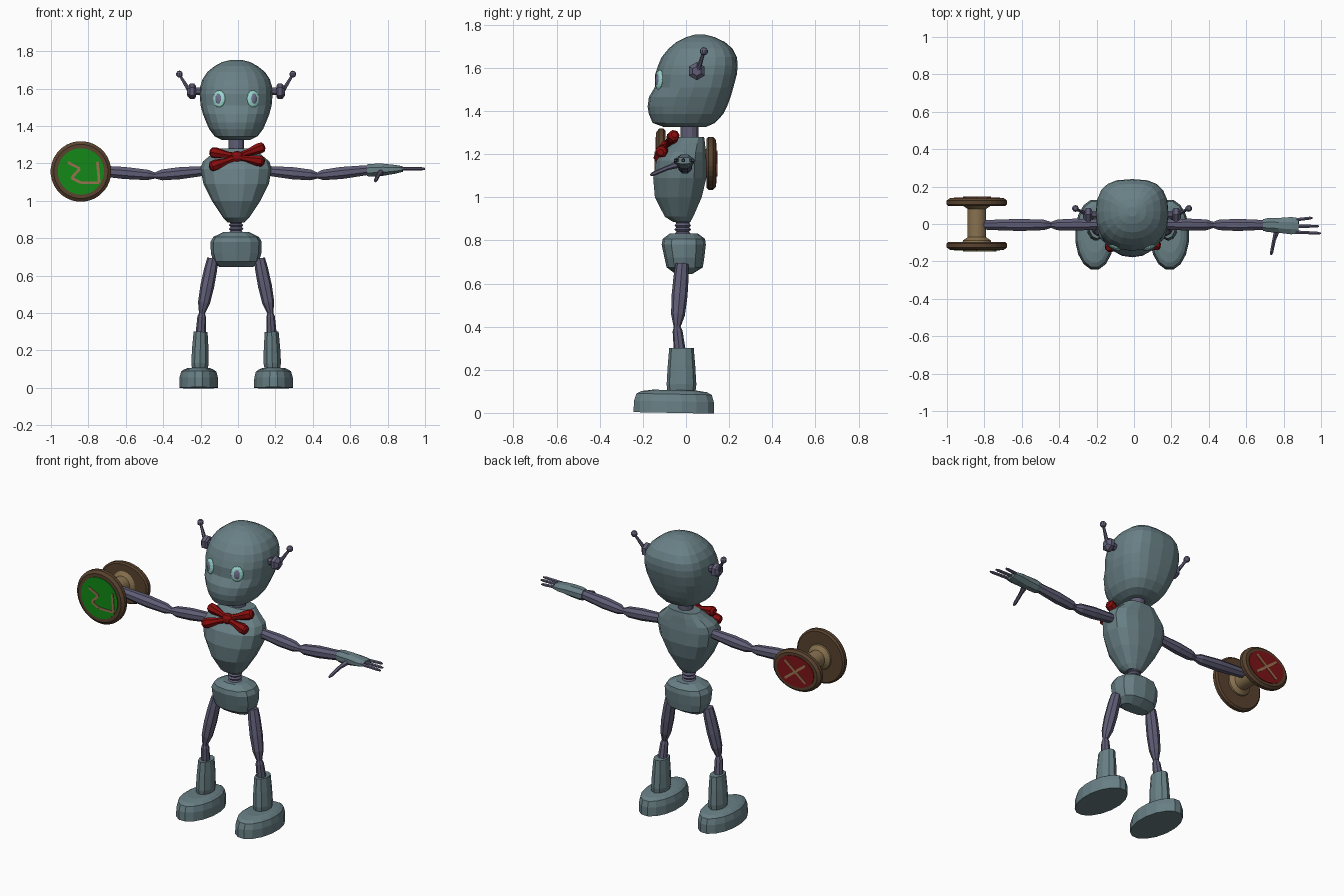
import bpy, bmesh, math
from mathutils import Vector, Matrix
from mathutils.bvhtree import BVHTree

CX = -0.01  # body centre line


def material(name, r, g, b):
    m = bpy.data.materials.new(name)
    m.diffuse_color = (r, g, b, 1)
    return m


BODY = material("grey_teal", 0.14, 0.215, 0.235)
JOINT = material("grey_purple", 0.115, 0.11, 0.18)
BOW = material("bow_red", 0.25, 0.004, 0.004)
GREEN = material("sign_green", 0.006, 0.25, 0.008)
RED = material("sign_red", 0.2, 0.007, 0.009)
BROWN = material("dark_brown", 0.1, 0.055, 0.028)
TAN = material("spool_tan", 0.25, 0.17, 0.08)
MARK = material("mark_tan", 0.32, 0.17, 0.08)
EYE = material("eye_aqua", 0.32, 0.68, 0.62)
IRIS = material("iris_purple", 0.16, 0.16, 0.26)


def finish(name, bm, mat):
    bmesh.ops.recalc_face_normals(bm, faces=bm.faces)
    me = bpy.data.meshes.new(name)
    bm.to_mesh(me)
    bm.free()
    me.materials.append(mat)
    ob = bpy.data.objects.new(name, me)
    bpy.context.collection.objects.link(ob)
    return ob


def loft(name, rings, mat):
    """Skin a stack of equal-length point rings and cap both ends."""
    bm = bmesh.new()
    vs = [[bm.verts.new(p) for p in r] for r in rings]
    n = len(rings[0])
    for a, b in zip(vs, vs[1:]):
        for i in range(n):
            bm.faces.new((a[i], a[(i + 1) % n], b[(i + 1) % n], b[i]))
    bm.faces.new(vs[0])
    bm.faces.new(vs[-1])
    return finish(name, bm, mat)


def tube(name, p0, p1, prof, mat, n=8):
    """Segment from p0 to p1; prof = (t, radius across, radius up)."""
    p0, p1 = Vector(p0), Vector(p1)
    d = (p1 - p0).normalized()
    ref = Vector((0, 1, 0)) if abs(d.z) > 0.999 else Vector((0, 0, 1))
    u = d.cross(ref).normalized()
    v = u.cross(d)
    ang = [2 * math.pi * (i + 0.5) / n for i in range(n)]
    rings = []
    for t, *r in prof:
        ru, rv = r[0], r[-1]
        c = p0.lerp(p1, t)
        rings.append([c + u * ru * math.cos(a) + v * rv * math.sin(a) for a in ang])
    return loft(name, rings, mat)


def stacked(name, rows, mat, n, e_front=2.2, e_back=2.6):
    """Body of horizontal rounded sections: (z, y front, y back, half width)."""
    rings = []
    for z, yf, yb, hw in rows:
        ring = []
        for i in range(n):
            a = 2 * math.pi * i / n
            c, s = math.cos(a), math.sin(a)
            k = 2 / (e_back if s > 0 else e_front)
            ring.append((CX + hw * math.copysign(abs(c) ** k, c),
                         (yf + yb) / 2 + (yb - yf) / 2 * math.copysign(abs(s) ** k, s), z))
        rings.append(ring)
    return loft(name, rings, mat)


def ball(name, loc, scale, mat, rot=None, seg=16):
    bm = bmesh.new()
    bmesh.ops.create_uvsphere(bm, u_segments=seg, v_segments=seg // 2, radius=1)
    m = Matrix.Translation(loc) @ (rot or Matrix()) @ Matrix.Diagonal((*scale, 1))
    bmesh.ops.transform(bm, matrix=m, verts=bm.verts)
    return finish(name, bm, mat)


# Head
head = stacked("head", [
    (1.325, -0.10, 0.09, 0.075), (1.345, -0.155, 0.135, 0.115), (1.385, -0.172, 0.172, 0.145),
    (1.42, -0.178, 0.19, 0.16), (1.465, -0.172, 0.207, 0.178), (1.51, -0.145, 0.22, 0.19),
    (1.57, -0.143, 0.236, 0.195), (1.61, -0.13, 0.24, 0.192), (1.65, -0.113, 0.236, 0.18),
    (1.69, -0.08, 0.215, 0.153), (1.72, -0.045, 0.18, 0.115), (1.742, 0.0, 0.135, 0.075),
    (1.754, 0.04, 0.09, 0.025)], BODY, 20, 2.2, 2.8)
# Neck, torso, waist bellows, pelvis
tube("neck", (CX, 0.017, 1.25), (CX, 0.017, 1.36), [(0, 0.043), (1, 0.043)], JOINT, 12)
stacked("torso", [
    (0.885, -0.06, 0.02, 0.045), (0.91, -0.10, 0.035, 0.07), (1.0, -0.147, 0.075, 0.13),
    (1.09, -0.155, 0.097, 0.175), (1.17, -0.14, 0.097, 0.19), (1.21, -0.11, 0.093, 0.178),
    (1.25, -0.07, 0.09, 0.13), (1.28, -0.035, 0.085, 0.1)], BODY, 14)
tube("waist", (CX, -0.015, 0.82), (CX, -0.015, 0.9),
     [(i / 8, 0.04 if i % 2 else 0.031) for i in range(9)], JOINT, 12)
stacked("pelvis", [
    (0.645, -0.05, 0.03, 0.09), (0.675, -0.09, 0.078, 0.122), (0.72, -0.1, 0.085, 0.135),
    (0.78, -0.113, 0.092, 0.137), (0.807, -0.108, 0.088, 0.122), (0.832, -0.075, 0.055, 0.07)],
    BODY, 12, 2.4, 2.4)

# Paired parts
bm = bmesh.new()
bm.from_mesh(head.data)
skin = BVHTree.FromBMesh(bm)
bm.free()
for s, side in ((-1, "left"), (1, "right")):
    def P(x, y, z):
        return Vector((CX + s * x, y, z))
    # eyes seated on the face
    hit = skin.ray_cast(P(0.091, -1, 1.545), Vector((0, 1, 0)))[0]
    nor = Vector((s * 0.42, -0.9, 0.08)).normalized()
    rot = nor.to_track_quat('-Y', 'Z').to_matrix().to_4x4()
    ball("eye_" + side, hit, (0.036, 0.014, 0.046), EYE, rot)
    ball("iris_" + side, hit + nor * 0.006, (0.021, 0.011, 0.031), IRIS, rot)
    # ear bolts and antennae
    tube("ear_stem_" + side, P(0.17, 0.05, 1.585), P(0.225, 0.05, 1.585), [(0, 0.022), (1, 0.022)], JOINT)
    tube("ear_bolt_" + side, P(0.215, 0.05, 1.585), P(0.262, 0.05, 1.585),
         [(0, 0.03), (0.2, 0.042), (0.65, 0.042), (1, 0.022)], JOINT, 6)
    tube("antenna_" + side, P(0.25, 0.055, 1.588), P(0.303, 0.083, 1.675), [(0, 0.012), (1, 0.007)], JOINT, 6)
    ball("antenna_tip_" + side, P(0.303, 0.083, 1.677), (0.019,) * 3, JOINT, seg=10)
    # arms
    tube("upper_arm_" + side, P(0.15, -0.002, 1.162), P(0.432, -0.005, 1.135),
         [(0, 0.026), (0.2, 0.03), (0.55, 0.035), (0.88, 0.031), (1, 0.018)], JOINT)
    tube("elbow_" + side, P(0.42, -0.005, 1.135), P(0.445, -0.005, 1.135), [(0, 0.018), (1, 0.018)], JOINT)
    tube("forearm_" + side, P(0.436, -0.005, 1.135), P(0.72 if s > 0 else 0.8, -0.005, 1.166),
         [(0, 0.018), (0.1, 0.03), (0.45, 0.035), (0.9, 0.029), (1, 0.025)], JOINT)
    # legs
    tube("thigh_" + side, P(0.125, -0.018, 0.69), P(0.184, -0.042, 0.395),
         [(0, 0.03), (0.2, 0.035), (0.5, 0.037), (0.8, 0.032), (1, 0.015)], JOINT)
    tube("shin_" + side, P(0.183, -0.042, 0.405), P(0.19, -0.028, 0.28),
         [(0, 0.014), (0.2, 0.023), (1, 0.028)], JOINT)
    tube("boot_shaft_" + side, P(0.194, -0.021, 0.09), P(0.19, -0.021, 0.3),
         [(0, 0.042, 0.064), (0.2, 0.049, 0.069), (0.6, 0.046, 0.064), (1, 0.039, 0.057)], BODY, 10)
    tube("boot_" + side, P(0.2, -0.057, 0), P(0.2, -0.055, 0.106),
         [(0, 0.106, 0.19), (0.5, 0.105, 0.189), (0.82, 0.096, 0.178), (0.93, 0.078, 0.155), (1, 0.06, 0.1)],
         BODY, 16)

# Open hand with three fingers and a thumb
tube("palm", (0.69, -0.005, 1.163), (0.88, -0.01, 1.17),
     [(0, 0.033, 0.034), (0.12, 0.04, 0.037), (0.45, 0.043, 0.035), (0.8, 0.05, 0.025), (1, 0.045, 0.016)], BODY)
for i, (y0, y1, x1) in enumerate([(0.022, 0.033, 0.955), (-0.012, -0.012, 0.99), (-0.043, -0.05, 1.0)]):
    tube(f"finger_{i + 1}", (0.86, y0, 1.172), (x1, y1, 1.171), [(0, 0.01), (0.85, 0.009), (1, 0.005)], JOINT, 6)
tube("thumb_base", (0.765, -0.03, 1.155), (0.748, -0.09, 1.135), [(0, 0.018), (1, 0.01)], JOINT, 6)
tube("thumb_tip", (0.749, -0.085, 1.137), (0.733, -0.165, 1.103), [(0, 0.011), (0.8, 0.01), (1, 0.005)], JOINT, 6)

# Bow tie leaning back on the chest
K, U, V = Vector((-0.005, -0.09, 1.235)), Vector((0.99, 0.03, 0.1)), Vector((0, 0.62, 0.79))
ball("bow_knot", K, (0.036, 0.03, 0.032), BOW, seg=10)
for s in (-1, 1):
    for v in (-1, 1):
        tube("bow_wing", K + U * s * 0.015 + V * v * 0.008, K + U * s * 0.147 + V * v * 0.052,
             [(0, 0.018), (0.3, 0.018), (0.75, 0.03), (0.93, 0.027), (1, 0.015)], BOW, 7)

# Double-sided sign: spool with a round green and an oval red face
SX, SZ = -0.84, 1.157
tube("spool", (SX, -0.1, SZ), (SX, 0.11, SZ),
     [(0, 0.078), (0.06, 0.075), (0.14, 0.05), (0.86, 0.05), (0.94, 0.075), (1, 0.078)], TAN, 24)
for s, rz, mat, name in ((-1, 1.0, GREEN, "green"), (1, 0.76, RED, "red")):
    def disc(part, y0, y1, prof, m):
        tube(f"{name}_{part}", (SX, s * y0, SZ), (SX, s * y1, SZ), [(t, r, r * rz) for t, r in prof], m, 32)
    disc("rim", 0.096, 0.138, [(0, 0.152), (0.2, 0.162), (0.7, 0.162), (1, 0.145)], BROWN)
    disc("face", 0.136, 0.142, [(0, 0.124), (1, 0.124)], mat)


def stroke(a, b, y):
    tube("mark_stroke", (SX + a[0], y, SZ + a[1]), (SX + b[0], y, SZ + b[1]),
         [(0, 0.004, 0.01), (1, 0.004, 0.01)], MARK, 4)


# Hooked mark on the green face, cross on the red face
hook = [(-0.07, 0.045), (-0.015, 0.03), (-0.03, -0.045), (0.095, -0.06), (0.085, 0.05)]
hook = [(-0.07, 0.048), (-0.005, 0.015), (-0.05, -0.035), (0.0, -0.06), (0.098, -0.06), (0.088, 0.052)]
for a, b in zip(hook, hook[1:]):
    stroke(a, b, -0.143)
for s in (-1, 1):
    stroke((-0.07, -0.055 * s), (0.07, 0.055 * s), 0.143)
